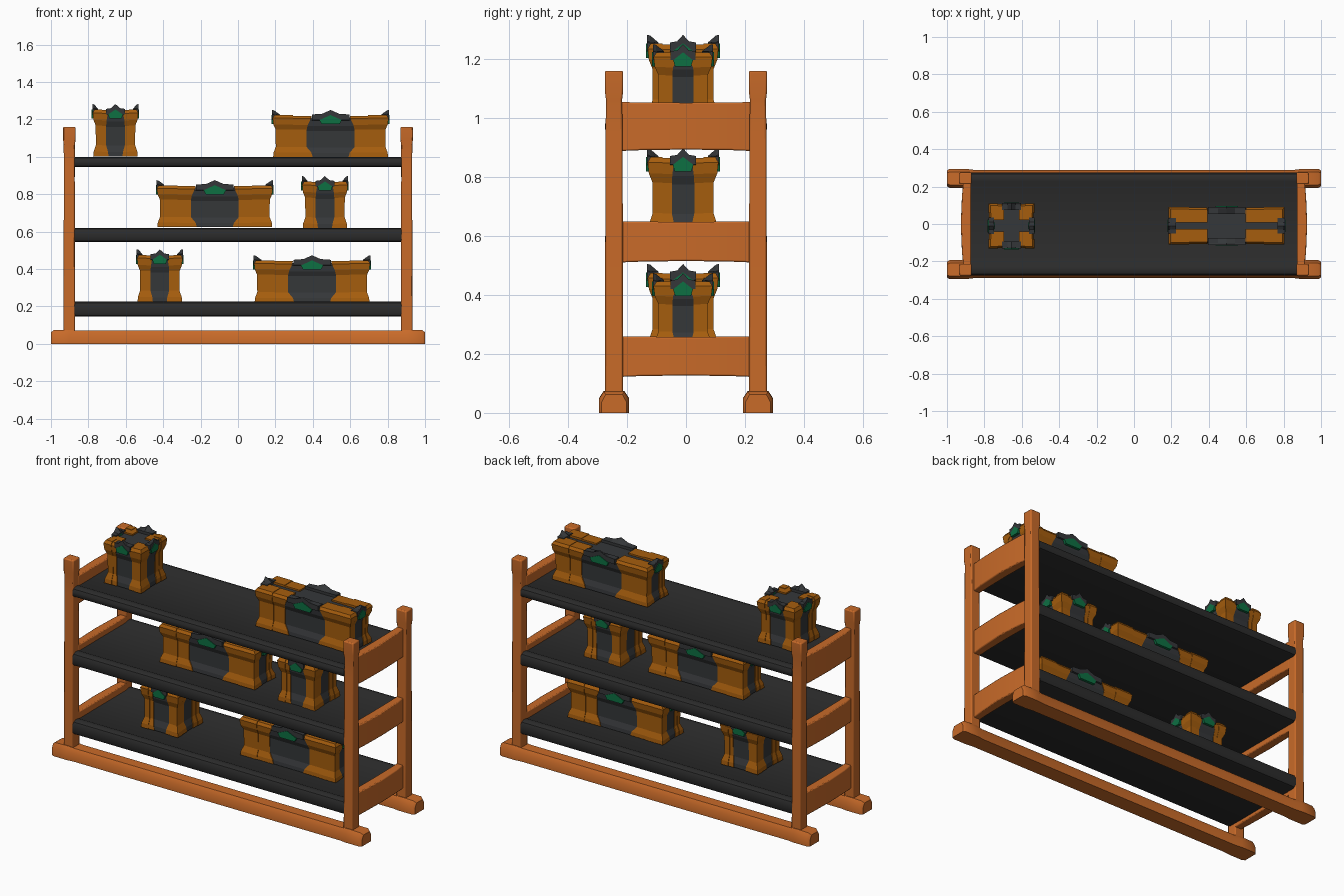
import bpy, bmesh, math

if "Cube" in bpy.data.objects:
    bpy.data.objects.remove(bpy.data.objects["Cube"])


def material(name, rgb):
    m = bpy.data.materials.new(name)
    m.diffuse_color = (*rgb, 1)
    m.use_nodes = True
    m.node_tree.nodes["Principled BSDF"].inputs["Base Color"].default_value = m.diffuse_color
    return m


WOOD = material("orange_wood", (0.58, 0.145, 0.022))
SHELF = material("dark_shelf", (0.025, 0.025, 0.025))
CASE = material("amber_case", (0.38, 0.11, 0.004))
GREY = material("dark_grey", (0.035, 0.038, 0.041))
GREEN = material("green_gem", (0.004, 0.16, 0.055))


def loft(bm, rings):
    """Join equal-length rings of points into a closed solid."""
    vs = [[bm.verts.new(p) for p in r] for r in rings]
    n = len(rings[0])
    for a, b in zip(vs, vs[1:]):
        for i in range(n):
            j = (i + 1) % n
            bm.faces.new((a[i], a[j], b[j], b[i]))
    bm.faces.new(vs[0])
    bm.faces.new(vs[-1])


def finish(bm, name, mat, bevel=0, smooth=True):
    bmesh.ops.recalc_face_normals(bm, faces=bm.faces)
    me = bpy.data.meshes.new(name)
    bm.to_mesh(me)
    bm.free()
    ob = bpy.data.objects.new(name, me)
    bpy.context.collection.objects.link(ob)
    me.materials.append(mat)
    if bevel:
        mod = ob.modifiers.new("bevel", 'BEVEL')
        mod.width, mod.segments = bevel, 2
    if smooth:
        bpy.ops.object.select_all(action='DESELECT')
        ob.select_set(True)
        bpy.context.view_layer.objects.active = ob
        bpy.ops.object.shade_smooth_by_angle(angle=math.radians(40))
    return ob


def rect(x0, x1, y0, y1, z):
    return [(x0, y0, z), (x1, y0, z), (x1, y1, z), (x0, y1, z)]


# Frame: foot rails with thicker ends
for sy, side in ((-1, "front"), (1, "back")):
    bm = bmesh.new()
    rings = []
    for x, w, top in ((-1, .042, .062), (-.985, .051, .073), (-.90, .051, .075), (-.86, .046, .070),
                      (.86, .046, .070), (.90, .051, .075), (.985, .051, .073), (1, .042, .062)):
        prof = [(-w, 0), (w, 0), (w, top - .025), (w * .68, top), (-w * .68, top), (-w, top - .025)]
        rings.append([(x, sy * .244 + u, z) for u, z in prof])
    loft(bm, rings)
    finish(bm, side + "_foot_rail", WOOD)

    # Posts with slightly flared heads
    for sx, end in ((-1, "left"), (1, "right")):
        bm = bmesh.new()
        loft(bm, [rect(sx * .902 - a, sx * .902 + a, sy * .244 - b, sy * .244 + b, z)
                  for z, a, b in ((.04, .031, .031), (.95, .029, .029), (1.06, .030, .027),
                                  (1.09, .033, .031), (1.16, .033, .031))])
        finish(bm, f"{side}_{end}_post", WOOD, .006)

# End beams, bowed outwards, thinner at the posts
for sx, end in ((-1, "left"), (1, "right")):
    for i, (z0, z1) in enumerate(((.122, .26), (.51, .65), (.888, 1.054))):
        bm = bmesh.new()
        rings = []
        for y, xo, d in ((-.225, .912, 0), (-.15, .920, .003), (0, .926, .005),
                         (.15, .920, .003), (.225, .912, 0)):
            rings.append([(sx * x, y, z) for x, z in
                          ((.872, z0 + d), (xo, z0 + d), (xo, z1 - d * .5), (.872, z1 - d * .5))])
        loft(bm, rings)
        finish(bm, f"{end}_beam_{i + 1}", WOOD, .005)

# Shelves: flat slabs with a low rounded rim along both long edges
for i, (t, h) in enumerate(((.225, .08), (.62, .075), (1.0, .055))):
    half = [(-.215, t - .006), (-.228, t), (-.252, t), (-.268, t - .007), (-.275, t - .022),
            (-.275, t - h + .018), (-.268, t - h + .005), (-.255, t - h)]
    prof = half + [(-y, z) for y, z in reversed(half)]
    bm = bmesh.new()
    loft(bm, [[(x, y, z) for y, z in prof] for x in (-.875, .875)])
    finish(bm, f"shelf_{i + 1}", SHELF)

# Chest side profile: height fraction, inset, width factor of the grey centre
LEVELS = ((0, .003, .75), (.10, .005, .80), (.24, .017, 1), (.66, .016, 1),
          (.78, .004, .95), (.93, 0, .82), (1, .010, .80))


def chest(name, cx, z, hx, hy, h, gx, gy, outer, chev, peak, tips):
    cy = -.01
    z -= .003

    # Dark core showing between the corners
    bm = bmesh.new()
    loft(bm, [rect(cx - hx + i + .007, cx + hx - i - .007, cy - hy + i + .007, cy + hy - i - .007,
                   z + f * (h - .012)) for f, i, g in LEVELS])

    # Pointed crests leaning on the four faces, each with a gem below the peak
    gems = bmesh.new()
    for s in (-1, 1):
        for along_x, w, d in ((True, chev[0], hy), (False, chev[1], hx)):
            def place(u, dist, v):
                return ((cx + u, cy + s * dist, z + v) if along_x
                        else (cx + s * dist, cy + u, z + v))
            crest = [(-w, h - .025), (-w, h + .004), (-w * .45, h + .008), (0, peak),
                     (w * .45, h + .008), (w, h + .004), (w, h - .025)]
            inner = [(u, min(v, h + .004)) for u, v in crest]
            back = .022 if along_x else tips
            loft(bm, [[place(u, d + .002, v) for u, v in crest],
                      [place(u, d - .008, v - .002) for u, v in crest],
                      [place(u, d - .014 - back, v) for u, v in inner]])
            g = w * .6 if w > .08 else w * .8
            gem = [(-g * .8, h - .048), (g * .8, h - .048), (g, h - .026),
                   (0, h + .001), (-g, h - .026)]
            loft(gems, [[place(u, dd, v) for u, v in gem] for dd in (d - .03, d + .005)])
    finish(bm, name + "_core_and_crests", GREY, smooth=False)
    finish(gems, name + "_gems", GREEN, smooth=False)

    # Amber corner blocks: slightly recessed inner part plus outer bracket
    bm = bmesh.new()
    for sx in (-1, 1):
        for sy in (-1, 1):
            for part in (0, 1):
                rings = []
                for f, i, g in LEVELS:
                    out = i + (0 if part else .003)
                    x0 = hx - outer[0] if part else gx * g
                    y0 = hy - outer[1] if part else gy * g
                    top = h if part else h - .003
                    if hx > .2 and f > .92:      # long lids nearly close along the middle
                        y0 = min(y0, .018)
                    rings.append([(cx + sx * x, cy + sy * y, z + f * top) for x, y, _ in
                                  rect(x0, hx - out, y0, hy - out, 0)])
                loft(bm, rings)
    finish(bm, name + "_corners", CASE, smooth=False)


# Three tall and three long chests
for i, (x, z) in enumerate(((-.655, 1.005), (.465, .62), (-.418, .228))):
    chest(f"tall_chest_{i + 1}", x, z, .122, .12, .25, .05, .038, (.05, .05),
          (.05, .044), .28, .015)
for i, (x, z) in enumerate(((.495, 1.003), (-.124, .628), (.396, .226))):
    chest(f"long_chest_{i + 1}", x, z, .31, .1, .222, .128, .036, (.11, .04),
          (.1, .042), .25, .025)
